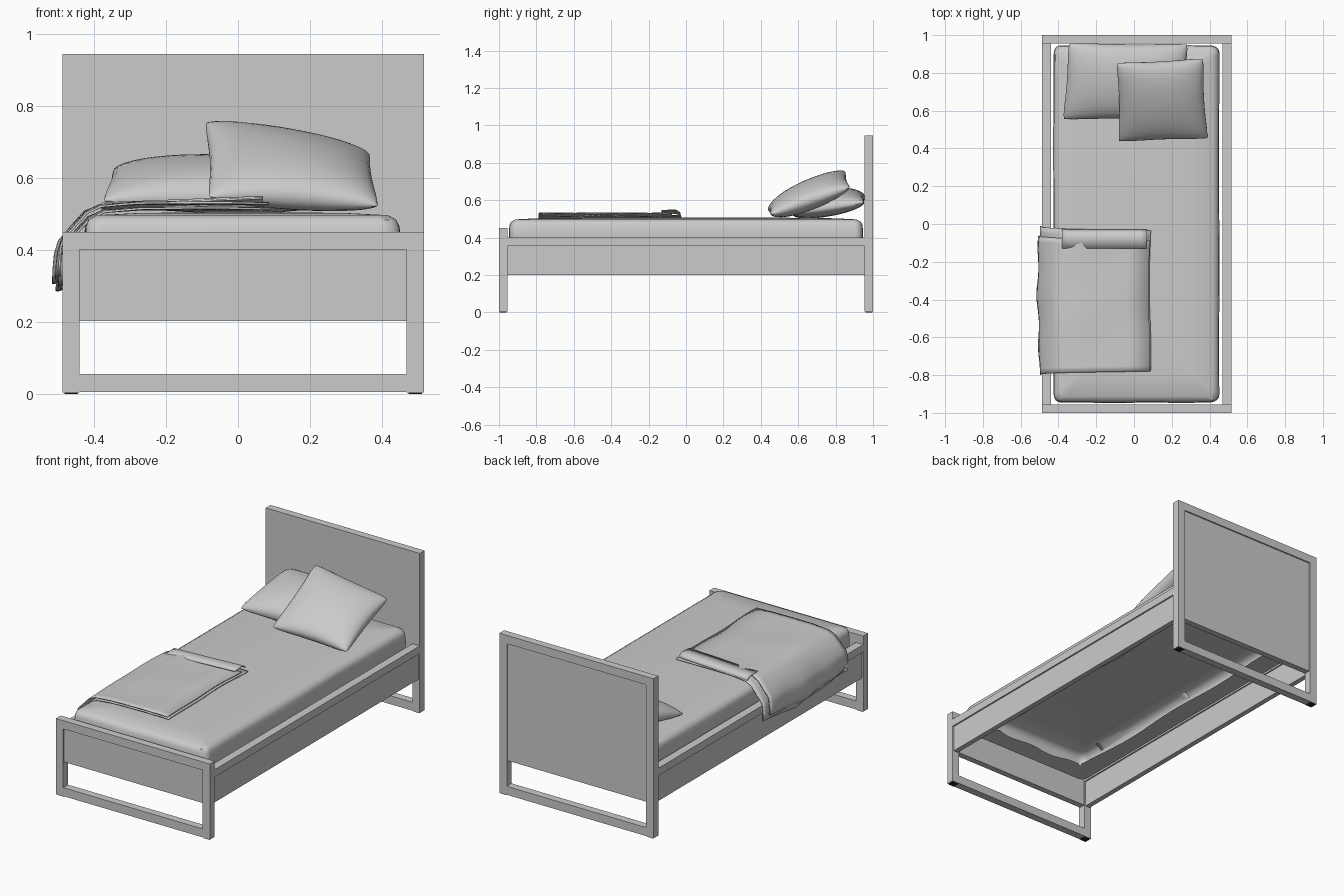
import bpy, bmesh, math
from mathutils import Vector

if "Cube" in bpy.data.objects:
    bpy.data.objects.remove(bpy.data.objects["Cube"])


def make(name, bm, smooth=True, thickness=0):
    bmesh.ops.recalc_face_normals(bm, faces=bm.faces)
    me = bpy.data.meshes.new(name)
    bm.to_mesh(me)
    bm.free()
    ob = bpy.data.objects.new(name, me)
    bpy.context.collection.objects.link(ob)
    if thickness:
        mod = ob.modifiers.new("thickness", 'SOLIDIFY')
        mod.thickness = thickness
        mod.offset = 0
    if smooth:
        bpy.ops.object.select_all(action='DESELECT')
        ob.select_set(True)
        bpy.context.view_layer.objects.active = ob
        bpy.ops.object.shade_smooth_by_angle(angle=math.radians(40))
    return ob


def box(name, x, y, z):
    bm = bmesh.new()
    bmesh.ops.create_cube(bm, size=1)
    for v in bm.verts:
        for i, (a, b) in enumerate((x, y, z)):
            v.co[i] = a if v.co[i] < 0 else b
    return make(name, bm, smooth=False)


black = bpy.data.materials.new("foot_black")
black.diffuse_color = (0.02, 0.02, 0.02, 1)
black.use_nodes = True
black.node_tree.nodes["Principled BSDF"].inputs["Base Color"].default_value = black.diffuse_color

# Head and foot frames: posts, pads, rails and a panel recessed on the outside
XL, XR, T = -0.488, 0.517, 0.048
for end, y0, top, py in (("foot", -1.0, 0.45, (0.008, 0.044)), ("head", 0.955, 0.945, (0.001, 0.037))):
    y1 = y0 + 0.045
    for side, x in (("left", XL), ("right", XR - T)):
        box(f"{end}_{side}_post", (x, x + T), (y0, y1), (0.004, top))
        pad = box(f"{end}_{side}_pad", (x + 0.005, x + T - 0.005), (y0 + 0.004, y1 - 0.004), (0, 0.004))
        pad.data.materials.append(black)
    inner = (XL + T, XR - T)
    box(f"{end}_top_rail", inner, (y0, y1), (top - 0.049, top))
    box(f"{end}_bottom_rail", inner, (y0, y1), (0.005, 0.055))
    box(f"{end}_panel", inner, (y0 + py[0], y0 + py[1]), (0.203, top - 0.049))

# Side rails with a thinner board under each
for side, x in (("left", XL), ("right", XR - T)):
    box(f"{side}_rail", (x, x + T), (-0.955, 0.955), (0.355, 0.40))
    box(f"{side}_board", (x + 0.009, x + T - 0.009), (-0.955, 0.955), (0.20, 0.355))


# Mattress cover: fitted sheet, open underneath with a wavy hem
def rounded_ring(inset, z, wave=0.0, n=6, along=14):
    hx, hy, r = 0.44 - inset, 0.947 - inset, max(0.045 - inset * 0.3, 0.015)
    corners = []
    for k, (sx, sy) in enumerate(((1, 1), (-1, 1), (-1, -1), (1, -1))):
        arc = []
        for i in range(n + 1):
            a = math.pi / 2 * (k + i / n)
            arc.append(Vector((sx * (hx - r) + r * math.cos(a), sy * (hy - r) + r * math.sin(a), z)))
        corners.append(arc)
    pts = []
    for k in range(4):
        pts += corners[k]
        a, b = corners[k][-1], corners[(k + 1) % 4][0]
        pts += [a.lerp(b, i / along) for i in range(1, along)]
    for i, p in enumerate(pts):
        s = 1 + wave * math.sin(i * 0.9) + wave * 0.6 * math.sin(i * 0.37 + 1)
        p.x = p.x * s + 0.012
        p.y *= 1 + (s - 1) * 0.4
    return pts


bm = bmesh.new()
rings = []
for inset, z, wave in ((0.13, 0.342, 0.03), (0.02, 0.335, 0), (0.003, 0.36, 0.003), (0.001, 0.42, 0.003),
                       (0.004, 0.465, 0.002), (0.012, 0.484, 0), (0.035, 0.497, 0), (0.15, 0.503, 0), (0.4, 0.506, 0)):
    rings.append([bm.verts.new(p) for p in rounded_ring(inset, z, wave)])
for a, b in zip(rings, rings[1:]):
    for i in range(len(a)):
        j = (i + 1) % len(a)
        bm.faces.new((a[i], a[j], b[j], b[i]))
bm.faces.new(rings[-1])
make("mattress_cover", bm)


# Pillows: two bulged sheets over four corners with pulled-in edges
def pillow(name, corners, t_top, t_bottom, pull=0.06, n=20):
    c = [Vector(p) for p in corners]   # front left, front right, back right, back left
    normal = (c[2] - c[0]).cross(c[3] - c[1]).normalized()
    bm = bmesh.new()
    for t in (t_top, -t_bottom):
        grid = []
        for j in range(n + 1):
            row = []
            for i in range(n + 1):
                u, v = math.sin((i / n - 0.5) * math.pi), math.sin((j / n - 0.5) * math.pi)
                pu = u * (1 - pull * (1 - v * v)) * (1 - 0.03 * v ** 8)
                pv = v * (1 - pull * (1 - u * u)) * (1 - 0.03 * u ** 8)
                a, b = (pu + 1) / 2, (pv + 1) / 2
                p = c[0].lerp(c[1], a).lerp(c[3].lerp(c[2], a), b)
                h = max((1 - u * u) * (1 - v * v), 0) ** 0.42
                row.append(bm.verts.new(p + normal * t * h))
            grid.append(row)
        for j in range(n):
            for i in range(n):
                bm.faces.new((grid[j][i], grid[j][i + 1], grid[j + 1][i + 1], grid[j + 1][i]))
    bmesh.ops.remove_doubles(bm, verts=bm.verts, dist=0.0004)
    return make(name, bm)


pillow("back_pillow", ((-0.38, 0.55, 0.535), (0.26, 0.56, 0.53), (0.29, 0.955, 0.585), (-0.35, 0.96, 0.625)),
       0.09, 0.055, 0.03)
pillow("front_pillow", ((-0.085, 0.433, 0.545), (0.395, 0.45, 0.52), (0.37, 0.88, 0.668), (-0.095, 0.855, 0.758)),
       0.078, 0.07, 0.05)


# Folded blanket: stacked layers hanging over the left rail
def blanket(name, x_end, y_front, y_back, lift, drop, out):
    profile = [(x_end, 0.514), (x_end - 0.12, 0.515), (-0.15, 0.515), (-0.28, 0.515), (-0.38, 0.508), (-0.42, 0.49),
               (-0.455, 0.45), (-0.487, 0.413), (-0.497, 0.38), (-0.50, 0.34), (-0.50, drop)]
    bm = bmesh.new()
    n, rows = 24, []
    for j in range(n + 1):
        f = j / n
        row = []
        for i, (x, z) in enumerate(profile):
            s = i / (len(profile) - 1)
            y = y_front + (y_back - y_front) * f - 0.02 * s * (1 - f) + 0.025 * s * f
            hang = max(0, s - 0.55)
            x += -out + 0.012 * hang * math.sin(f * 17 + lift * 90) + 0.005 * math.sin(f * 6 + 1)
            z += lift + 0.002 * math.sin(f * 11 + i) + 0.03 * hang * math.sin(f * 5 + 2)
            row.append(bm.verts.new((x, y, z)))
        rows.append(row)
    for a, b in zip(rows, rows[1:]):
        for i in range(len(profile) - 1):
            bm.faces.new((a[i], a[i + 1], b[i + 1], b[i]))
    return make(name, bm, thickness=0.006)


blanket("blanket_lower", 0.08, -0.775, -0.035, 0.0, 0.30, -0.006)
blanket("blanket_upper", 0.085, -0.78, -0.085, 0.015, 0.305, 0.004)

# Raised crease along the back edge of the blanket
bm = bmesh.new()
rows = []
for j in range(13):
    x = -0.38 + 0.45 * j / 12
    rows.append([bm.verts.new((x, y, z + 0.018 * j / 12)) for y, z in
                 ((-0.03, 0.512), (-0.05, 0.528), (-0.075, 0.53), (-0.13, 0.526))])
for a, b in zip(rows, rows[1:]):
    for k in range(3):
        bm.faces.new((a[k], a[k + 1], b[k + 1], b[k]))
make("blanket_crease", bm, thickness=0.005)
